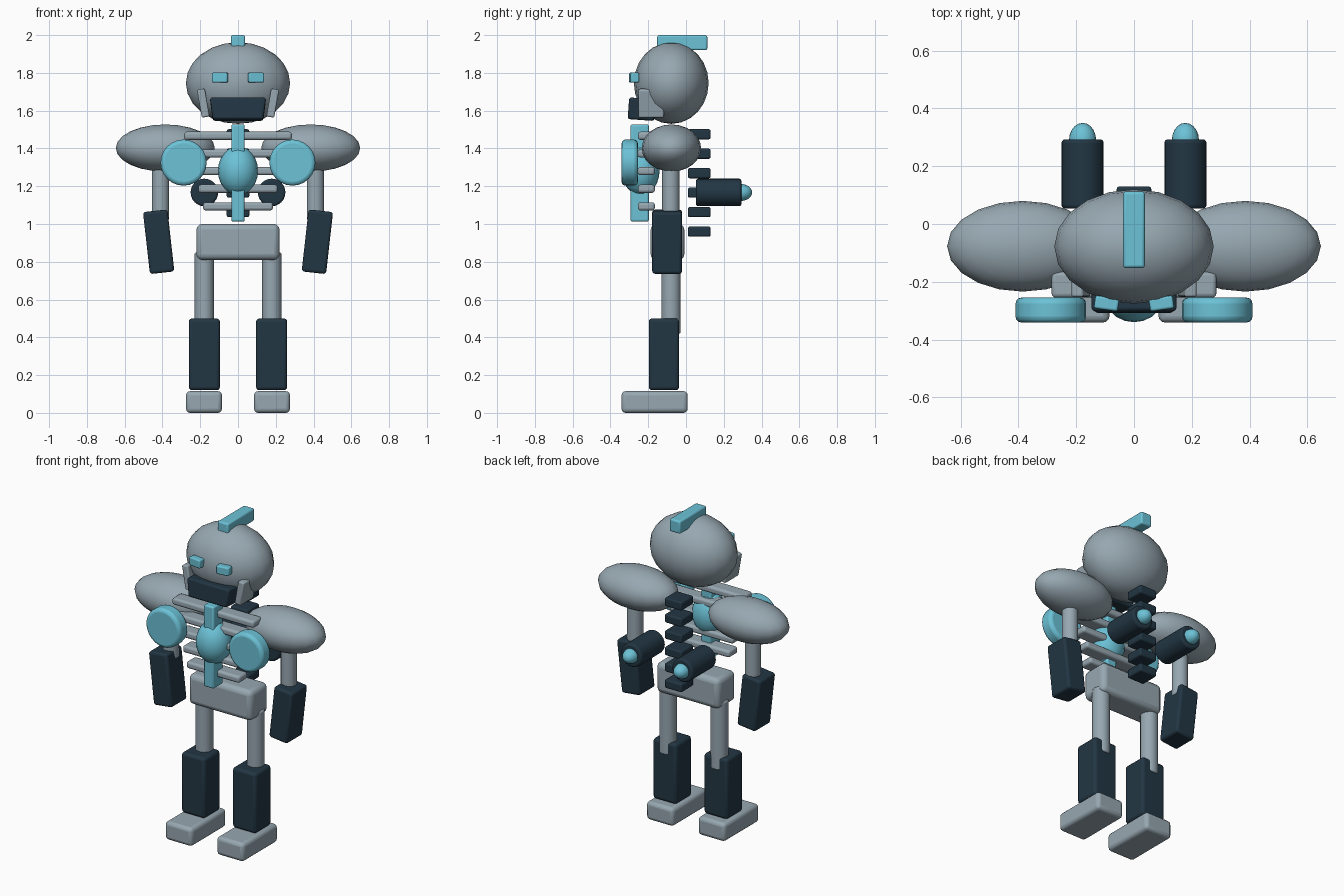
import bpy
import math
from mathutils import Matrix

if "Cube" in bpy.data.objects:
    bpy.data.objects.remove(bpy.data.objects["Cube"], do_unlink=True)


def material(name, rgb):
    m = bpy.data.materials.new(name)
    m.use_nodes = True
    m.diffuse_color = (*rgb, 1)
    m.node_tree.nodes["Principled BSDF"].inputs["Base Color"].default_value = (*rgb, 1)
    return m


GREY = material("light steel grey", (0.31, 0.39, 0.44))
DARK = material("dark navy", (0.016, 0.037, 0.057))
CYAN = material("bright cyan", (0.15, 0.54, 0.68))


def finish(name, mat, bevel=0.0):
    ob = bpy.context.object
    ob.name = name
    ob.data.materials.append(mat)
    bpy.ops.object.transform_apply(location=False, rotation=False, scale=True)
    if bevel:
        mod = ob.modifiers.new("rounded edges", "BEVEL")
        mod.width = bevel
        mod.segments = 3
        mod.limit_method = "ANGLE"
    bpy.ops.object.shade_smooth_by_angle(angle=math.radians(40))
    return ob


def box(name, mat, loc, size, bevel=0.01, rot=(0, 0, 0)):
    bpy.ops.mesh.primitive_cube_add(size=1, location=loc,
                                    rotation=[math.radians(a) for a in rot])
    bpy.context.object.scale = size
    return finish(name, mat, bevel)


def ball(name, mat, loc, radii):
    bpy.ops.mesh.primitive_uv_sphere_add(segments=20, ring_count=12, radius=1, location=loc)
    bpy.context.object.scale = radii
    return finish(name, mat)


def rod(name, mat, loc, radius, length, bevel=0.01, along_y=False):
    bpy.ops.mesh.primitive_cylinder_add(vertices=24, radius=radius, depth=length, location=loc,
                                        rotation=(math.pi / 2 if along_y else 0, 0, 0))
    return finish(name, mat, bevel)


# Head, crest and tapered jaw
ball("head", GREY, (0, -0.078, 1.746), (0.276, 0.198, 0.216))
box("head_crest", CYAN, (0, -0.02, 1.96), (0.075, 0.265, 0.08))
jaw = box("jaw", DARK, (0, -0.235, 1.608), (0.297, 0.14, 0.115), 0.012, (-4, 0, 0))
for v in jaw.data.vertices:
    if v.co.z < 0:
        v.co.x *= 0.9

# Chest: ribs narrowing downwards, sternum and glowing core
for i in range(5):
    box(f"rib_{i + 1}", GREY, (0, -0.21, 1.467 - 0.0935 * i),
        (0.57 - 0.05 * i, 0.09, 0.043), 0.014)
box("sternum", CYAN, (0, -0.245, 1.27), (0.07, 0.097, 0.515))
ball("chest_core", CYAN, (0, -0.24, 1.282), (0.106, 0.1, 0.13))

# Spine and pelvis
for i in range(6):
    box(f"vertebra_{i + 1}", DARK, (0, 0.07, 1.475 - 0.103 * i), (0.12, 0.12, 0.054))
box("pelvis", GREY, (0, -0.098, 0.905), (0.44, 0.178, 0.19), 0.03)

# Paired parts
for side, s in (("left", 1), ("right", -1)):
    box(f"{side}_eye", CYAN, (s * 0.095, -0.275, 1.775), (0.083, 0.045, 0.053), 0.008, (0, 0, s * 8))
    box(f"{side}_cheek_guard", GREY, (s * 0.184, -0.185, 1.64), (0.042, 0.135, 0.15), 0.008, (0, s * 10, 0))
    rod(f"{side}_chest_disc", CYAN, (s * 0.288, -0.298, 1.325), 0.122, 0.086, 0.02, True)

    ball(f"{side}_shoulder", GREY, (s * 0.385, -0.077, 1.402), (0.262, 0.157, 0.125))
    rod(f"{side}_upper_arm", GREY, (s * 0.41, -0.08, 1.2), 0.046, 0.36)
    box(f"{side}_forearm", DARK, (s * 0.42, -0.1, 0.906), (0.13, 0.158, 0.33), 0.015, (0, s * 6.4, 0))

    rod(f"{side}_thigh", GREY, (s * 0.179, -0.079, 0.635), 0.051, 0.43)
    box(f"{side}_shin", DARK, (s * 0.178, -0.117, 0.31), (0.165, 0.16, 0.38), 0.018)
    box(f"{side}_foot", GREY, (s * 0.18, -0.166, 0.0575), (0.19, 0.35, 0.115), 0.022)

    rod(f"{side}_thruster", DARK, (s * 0.178, 0.173, 1.167), 0.073, 0.24, 0.012, True)
    ball(f"{side}_thruster_tip", CYAN, (s * 0.178, 0.29, 1.167), (0.047, 0.06, 0.045))
